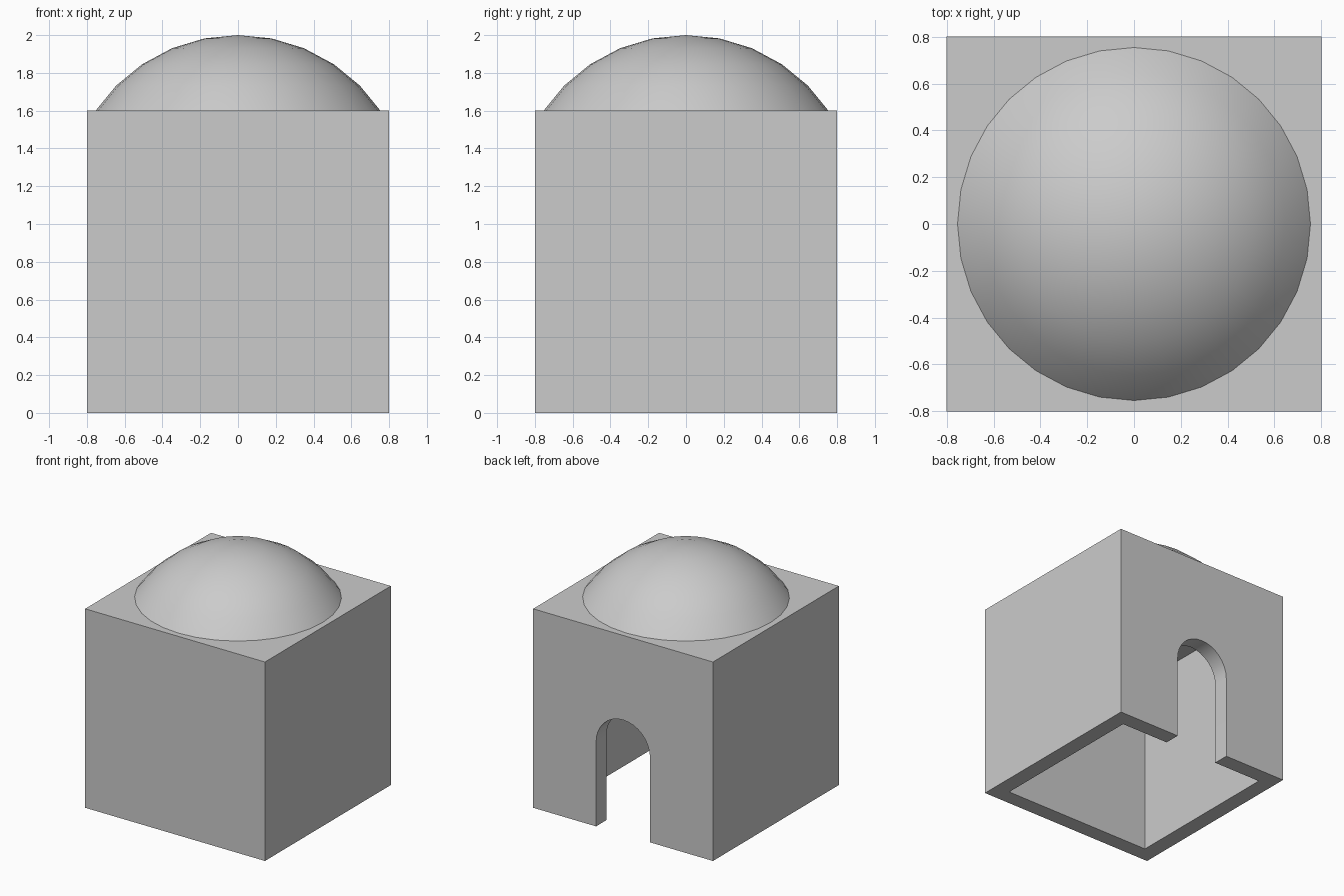
import bpy, bmesh, math
from mathutils import Matrix

if "Cube" in bpy.data.objects:
    bpy.data.objects.remove(bpy.data.objects["Cube"])

SIZE, WALL = 1.6, 0.13
DOOR_R, DOOR_SPRING = 0.24, 0.68
DOME_R = 0.912


def make_object(name, bm):
    bmesh.ops.recalc_face_normals(bm, faces=bm.faces)
    mesh = bpy.data.meshes.new(name)
    bm.to_mesh(mesh)
    bm.free()
    obj = bpy.data.objects.new(name, mesh)
    bpy.context.collection.objects.link(obj)
    return obj


def smooth(obj, angle):
    bpy.ops.object.select_all(action='DESELECT')
    obj.select_set(True)
    bpy.context.view_layer.objects.active = obj
    bpy.ops.object.shade_smooth_by_angle(angle=math.radians(angle))


def apply_modifier(obj, name):
    bpy.context.view_layer.objects.active = obj
    bpy.ops.object.modifier_apply(modifier=name)


# Hollow body, open at the bottom
bm = bmesh.new()
bmesh.ops.create_cube(bm, size=SIZE, matrix=Matrix.Translation((0, 0, SIZE / 2)))
bm.faces.ensure_lookup_table()
floor = min(bm.faces, key=lambda f: f.calc_center_median().z)
bmesh.ops.delete(bm, geom=[floor], context='FACES_ONLY')
body = make_object("body", bm)
shell = body.modifiers.new("wall", 'SOLIDIFY')
shell.thickness = WALL
shell.offset = -1
shell.use_even_offset = True
apply_modifier(body, "wall")

# Arched doorway cut through the back wall
bm = bmesh.new()
arc = [(DOOR_R * math.cos(math.pi * i / 16), DOOR_SPRING + DOOR_R * math.sin(math.pi * i / 16))
       for i in range(17)]
profile = [(-DOOR_R, -0.2), (DOOR_R, -0.2)] + arc
face = bm.faces.new([bm.verts.new((x, 0.5, z)) for x, z in profile])
ext = bmesh.ops.extrude_face_region(bm, geom=[face])
bmesh.ops.translate(bm, vec=(0, 0.6, 0),
                    verts=[v for v in ext["geom"] if isinstance(v, bmesh.types.BMVert)])
cutter = make_object("door_cutter", bm)
cutter.hide_render = True
cut = body.modifiers.new("door", 'BOOLEAN')
cut.operation = 'DIFFERENCE'
cut.solver = 'EXACT'
cut.object = cutter
apply_modifier(body, "door")
bpy.data.objects.remove(cutter)
smooth(body, 30)

# Dome: upper cap of a sphere
bm = bmesh.new()
bmesh.ops.create_uvsphere(bm, u_segments=32, v_segments=16, radius=DOME_R,
                          matrix=Matrix.Translation((0, 0, 2 - DOME_R)))
bmesh.ops.delete(bm, geom=[v for v in bm.verts if v.co.z < SIZE - 0.03], context='VERTS')
dome = make_object("dome", bm)
smooth(dome, 40)
